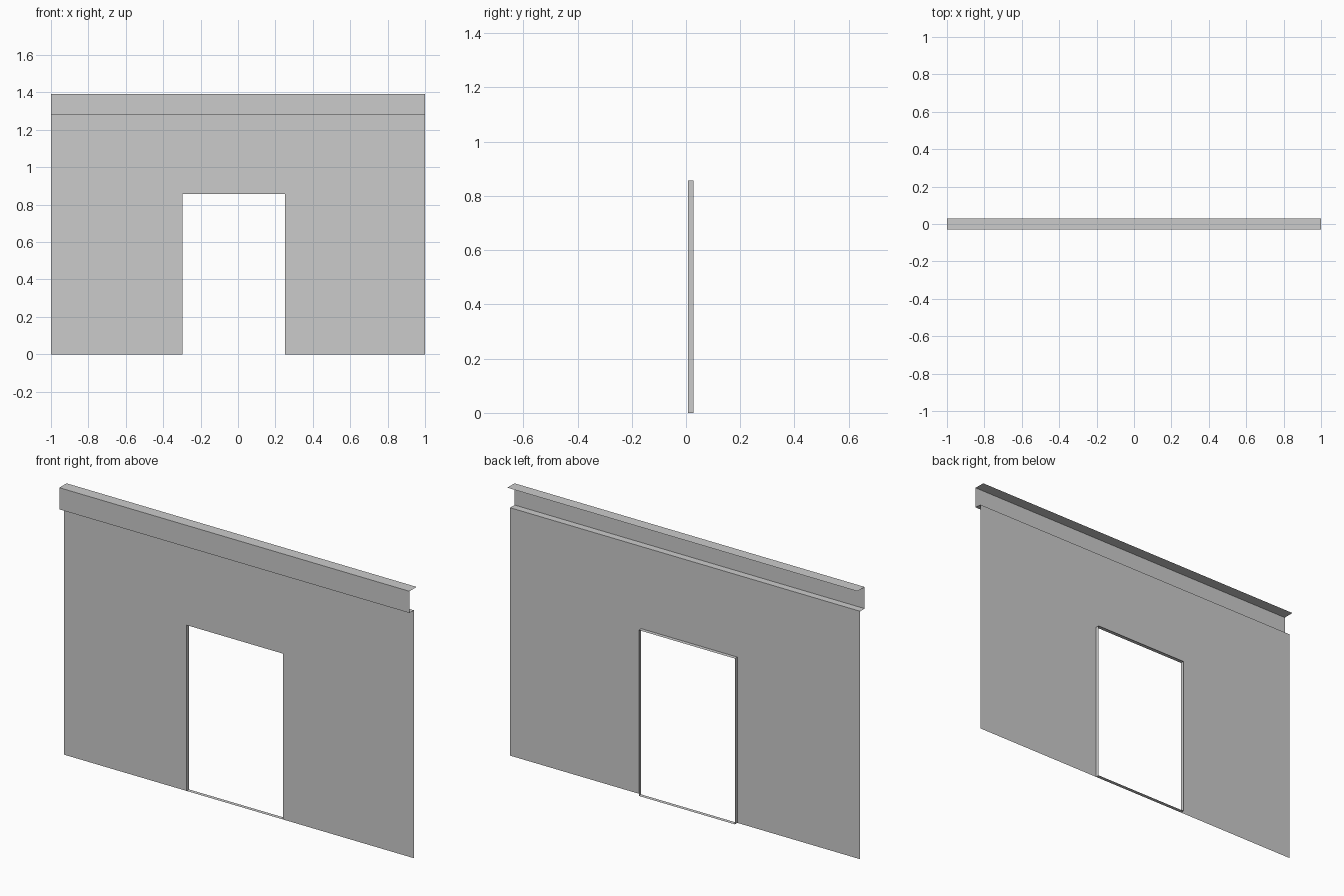
import bpy

if "Cube" in bpy.data.objects:
    bpy.data.objects.remove(bpy.data.objects["Cube"])

WALL_Y = 0.007            # plane of the wall sheet
BACK_Y = 0.027            # back edge of the door lining
DEPTH = 0.0295            # half depth of the cornice
LEDGE_Z, TOP_Z = 1.28, 1.392
DOOR_L, DOOR_R, DOOR_Z = -0.298, 0.251, 0.856


def sheet(name, verts, faces):
    mesh = bpy.data.meshes.new(name)
    mesh.from_pydata(verts, [], faces)
    mesh.update()
    obj = bpy.data.objects.new(name, mesh)
    bpy.context.collection.objects.link(obj)
    return obj


# Wall sheet: one outline with the doorway notched out of its base
outline = [(-1, 0), (DOOR_L, 0), (DOOR_L, DOOR_Z), (DOOR_R, DOOR_Z),
           (DOOR_R, 0), (1, 0), (1, LEDGE_Z), (-1, LEDGE_Z)]
sheet("wall", [(x, WALL_Y, z) for x, z in outline], [range(len(outline))])

# Cornice: open folded profile swept along x (ledge, fascia, top)
profile = [(WALL_Y, LEDGE_Z), (-DEPTH, LEDGE_Z), (-DEPTH, TOP_Z), (DEPTH, TOP_Z)]
n = len(profile)
sheet("cornice", [(x, y, z) for x in (-1, 1) for y, z in profile],
      [(i, n + i, n + i + 1, i + 1) for i in range(n - 1)])

# Door lining: thin reveal around the opening, including the threshold
loop = [(DOOR_L, 0), (DOOR_L, DOOR_Z), (DOOR_R, DOOR_Z), (DOOR_R, 0)]
sheet("door_lining", [(x, y, z) for y in (WALL_Y, BACK_Y) for x, z in loop],
      [(i, 4 + i, 4 + (i + 1) % 4, (i + 1) % 4) for i in range(4)])
